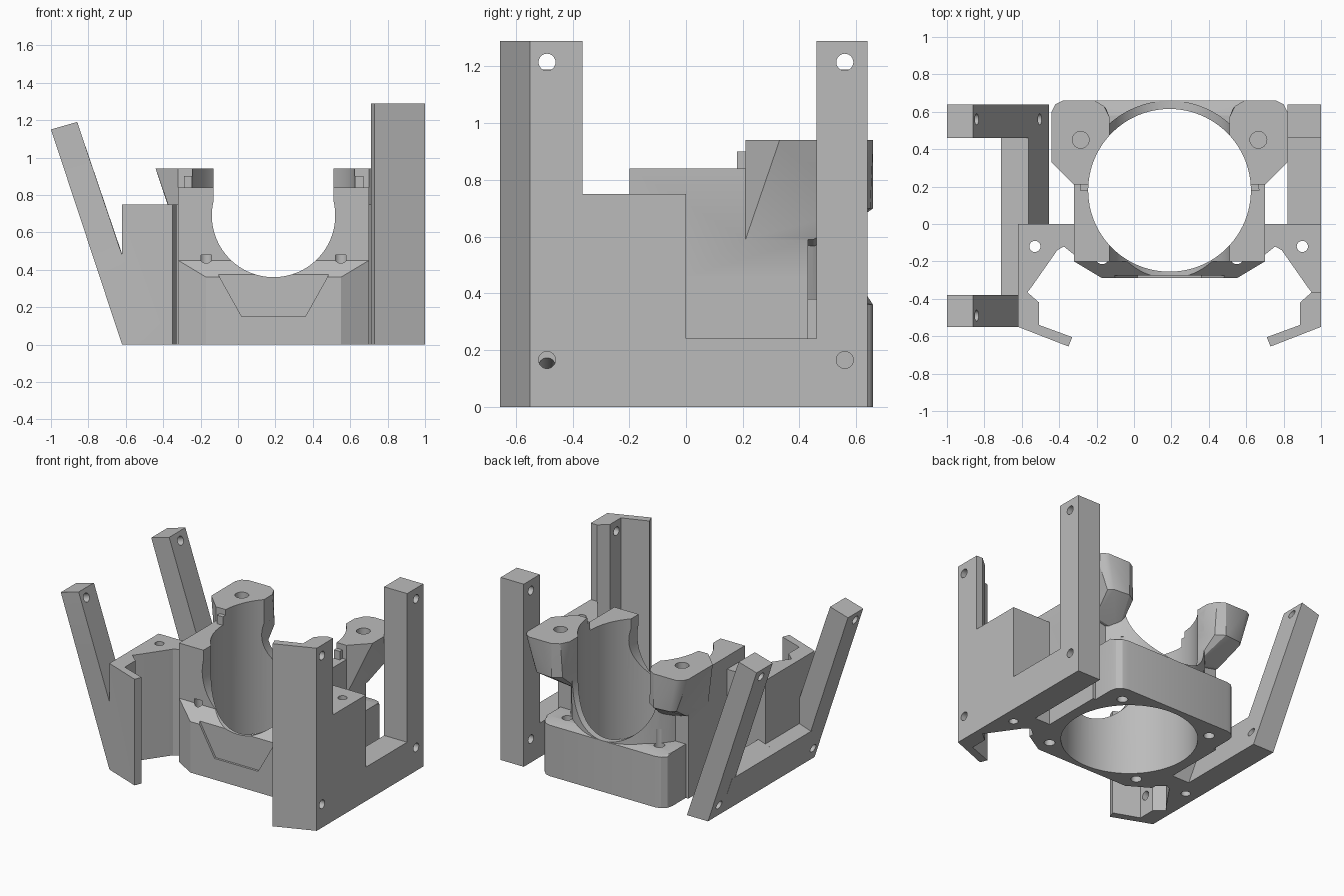
import bpy, bmesh, math
from mathutils import Vector

old = bpy.data.objects.get("Cube")
if old:
    bpy.data.objects.remove(old, do_unlink=True)

CX, CY = 0.19, 0.18          # bore centre
BORE = 0.435

grey = bpy.data.materials.new("plain grey")
grey.use_nodes = True
grey.diffuse_color = (0.5, 0.5, 0.5, 1)
grey.node_tree.nodes["Principled BSDF"].inputs["Base Color"].default_value = (0.5, 0.5, 0.5, 1)


def finish(name, bm):
    bmesh.ops.recalc_face_normals(bm, faces=bm.faces[:])
    mesh = bpy.data.meshes.new(name)
    bm.to_mesh(mesh)
    bm.free()
    mesh.materials.append(grey)
    ob = bpy.data.objects.new(name, mesh)
    bpy.context.collection.objects.link(ob)
    return ob


def prism(name, pts, axis, a, b):
    """Extrude a 2D outline along an axis from a to b."""
    place = {"x": lambda u, v, w: (w, u, v),
             "y": lambda u, v, w: (u, w, v),
             "z": lambda u, v, w: (u, v, w)}[axis]
    bm = bmesh.new()
    face = bm.faces.new([bm.verts.new(place(u, v, a)) for u, v in pts])
    ext = bmesh.ops.extrude_face_region(bm, geom=[face])
    shift = Vector(place(0, 0, b - a))
    for v in ext["geom"]:
        if isinstance(v, bmesh.types.BMVert):
            v.co += shift
    return finish(name, bm)


def rect(u0, v0, u1, v1):
    return [(u0, v0), (u1, v0), (u1, v1), (u0, v1)]


def hull(name, pts):
    bm = bmesh.new()
    verts = [bm.verts.new(p) for p in pts]
    res = bmesh.ops.convex_hull(bm, input=verts)
    loose = [v for v in bm.verts if not v.link_faces]
    bmesh.ops.delete(bm, geom=loose, context="VERTS")
    bmesh.ops.dissolve_limit(bm, angle_limit=0.01, verts=bm.verts[:], edges=bm.edges[:])
    return finish(name, bm)


def rod(centre, direction, radius, length, sides=24):
    bm = bmesh.new()
    bmesh.ops.create_cone(bm, cap_ends=True, segments=sides, radius1=radius,
                          radius2=radius, depth=length)
    rot = Vector((0, 0, 1)).rotation_difference(Vector(direction)).to_matrix()
    bmesh.ops.rotate(bm, verts=bm.verts[:], matrix=rot, cent=(0, 0, 0))
    bmesh.ops.translate(bm, verts=bm.verts[:], vec=centre)
    return finish("cutter", bm)


def combine(ob, others, op):
    for other in others:
        mod = ob.modifiers.new("bool", "BOOLEAN")
        mod.operation, mod.solver, mod.object = op, "EXACT", other
        bpy.context.view_layer.objects.active = ob
        bpy.ops.object.modifier_apply(modifier=mod.name)
        bpy.data.objects.remove(other, do_unlink=True)


def mirrored(pts, s):
    return [(CX + s * d, *rest) for d, *rest in pts]


# Central mount: chamfered front base, tall block, rear base and rear bore wall
front = []
for s in (-1, 1):
    front += mirrored([(0.51, -0.2, 0), (0.36, -0.29, 0), (0.36, -0.29, 0.36),
                       (0.51, -0.2, 0.45), (0.51, 0.43, 0), (0.51, 0.43, 0.45)], s)
mount = hull("central_mount", front)
block = prism("block", rect(CX - 0.51, -0.2, CX + 0.51, 0.43), "z", 0.3, 0.84)
rear = []
for s in (-1, 1):
    for d, y in ((0.49, 0.3), (0.49, 0.58), (0.48, 0.62), (0.45, 0.65), (0.41, 0.66)):
        rear += mirrored([(d, y, 0), (d, y, 0.36 if y > 0.6 else 0.38)], s)
rear_base = hull("rear_base", rear)
arc = [(CX + 0.48 * math.cos(math.pi * i / 32), CY + 0.48 * math.sin(math.pi * i / 32))
       for i in range(33)]
shell = prism("rear_wall", arc, "z", 0.2, 0.9)

# Flared ears that carry the clamp screws
ear_top = [(0.51, 0.21), (0.63, 0.33), (0.63, 0.6), (0.61, 0.64), (0.57, 0.66),
           (0.4, 0.66), (0.35, 0.63), (0.32, 0.57), (0.32, 0.21)]
ears = []
for s in (-1, 1):
    pts = [(d, y, 0.94) for d, y in ear_top]
    pts += [(0.51, 0.21, 0.59), (0.51, 0.45, 0.59), (0.32, 0.21, 0.55), (0.32, 0.45, 0.55),
            (0.55, 0.62, 0.7), (0.52, 0.65, 0.7), (0.4, 0.66, 0.7), (0.34, 0.62, 0.7)]
    ears.append(hull("ear", mirrored(pts, s)))
combine(mount, [block, rear_base, shell] + ears, "UNION")

# Vertical bore, horizontal saddle and screw holes
cuts = [rod((CX, CY, 0.5), (0, 0, 1), BORE, 2, 96),
        rod((CX, CY, 0.69), (0, 1, 0), 0.33, 2, 64),
        prism("cutter", rect(CX - 0.32, 0.7, CX + 0.32, 1.2), "y", -1, 1),
        prism("cutter", [(-0.12, 0.4), (0.02, 0.15), (0.36, 0.15), (0.5, 0.4)],
              "y", -0.4, -0.275)]
for s in (-1, 1):
    cuts.append(rod((CX + s * 0.475, 0.45, 0.85), (0, 0, 1), 0.045, 0.4))
    cuts += [rod((CX + s * 0.36, CY + t * 0.36, 0.2), (0, 0, 1), 0.035, 0.56) for t in (-1, 1)]
combine(mount, cuts, "DIFFERENCE")

# Corner clips beside the front, mirrored about the bore
clip = [(0.46, 0), (0.81, 0), (0.81, -0.55), (0.54, -0.655), (0.52, -0.605),
        (0.697, -0.54), (0.697, -0.42), (0.76, -0.365), (0.74, -0.34),
        (0.6, -0.14), (0.565, -0.12), (0.49, -0.18), (0.46, -0.2)]
left_frame = prism("upright_frame", mirrored(clip, 1), "z", 0, 0.75)
right_frame = prism("leaning_frame", mirrored(clip, -1), "z", 0, 0.75)

# Upright side: tall front post, low rail and rear post
tall = [(0.81, -0.365)] + clip[2:8]
post = prism("post", mirrored(tall, 1), "z", 0.5, 1.29)
rail = prism("rail", [(-0.03, 0), (0.64, 0), (0.64, 1.29), (0.46, 1.29),
                      (0.46, 0.24), (-0.03, 0.24)], "x", 0.82, 1.0)
combine(left_frame, [post, rail], "UNION")
combine(left_frame, [rod((0.95, y, z), (1, 0, 0), 0.03, 0.4)
                     for y in (-0.49, 0.56) for z in (0.165, 1.215)]
        + [rod((0.9, -0.12, 0.4), (0, 0, 1), 0.03, 1)], "DIFFERENCE")

# Leaning side: two sloped legs joined by a sloped rail
rear_leg = prism("leg", [(-0.62, 0), (-1, 1.15), (-0.86, 1.19), (-0.455, 0)], "y", 0.46, 0.64)
front_leg = prism("leg", [(-0.62, 0), (-1, 1.15), (-0.86, 1.19), (-0.58, 0.36), (-0.58, 0)],
                  "y", -0.55, -0.38)
back_rail = prism("rail", [(-0.62, 0), (-0.71, 0.27), (-0.565, 0.32), (-0.455, 0)],
                  "y", -0.02, 0.5)
mid_rail = prism("rail", [(-0.62, 0), (-0.71, 0.27), (-0.58, 0.315), (-0.58, 0)],
                 "y", -0.4, 0)
combine(right_frame, [rear_leg, front_leg, back_rail, mid_rail], "UNION")
combine(right_frame, [rod((x, y, z), (0.947, 0, 0.32), 0.03, 0.4)
                      for y in (-0.49, 0.56) for x, z in ((-0.91, 1.11), (-0.57, 0.12))]
        + [rod((-0.53, -0.12, 0.4), (0, 0, 1), 0.03, 1)], "DIFFERENCE")

# Smooth bores, crisp edges
bpy.ops.object.select_all(action="DESELECT")
for ob in (mount, left_frame, right_frame):
    ob.select_set(True)
bpy.context.view_layer.objects.active = mount
bpy.ops.object.shade_smooth_by_angle(angle=math.radians(25))
